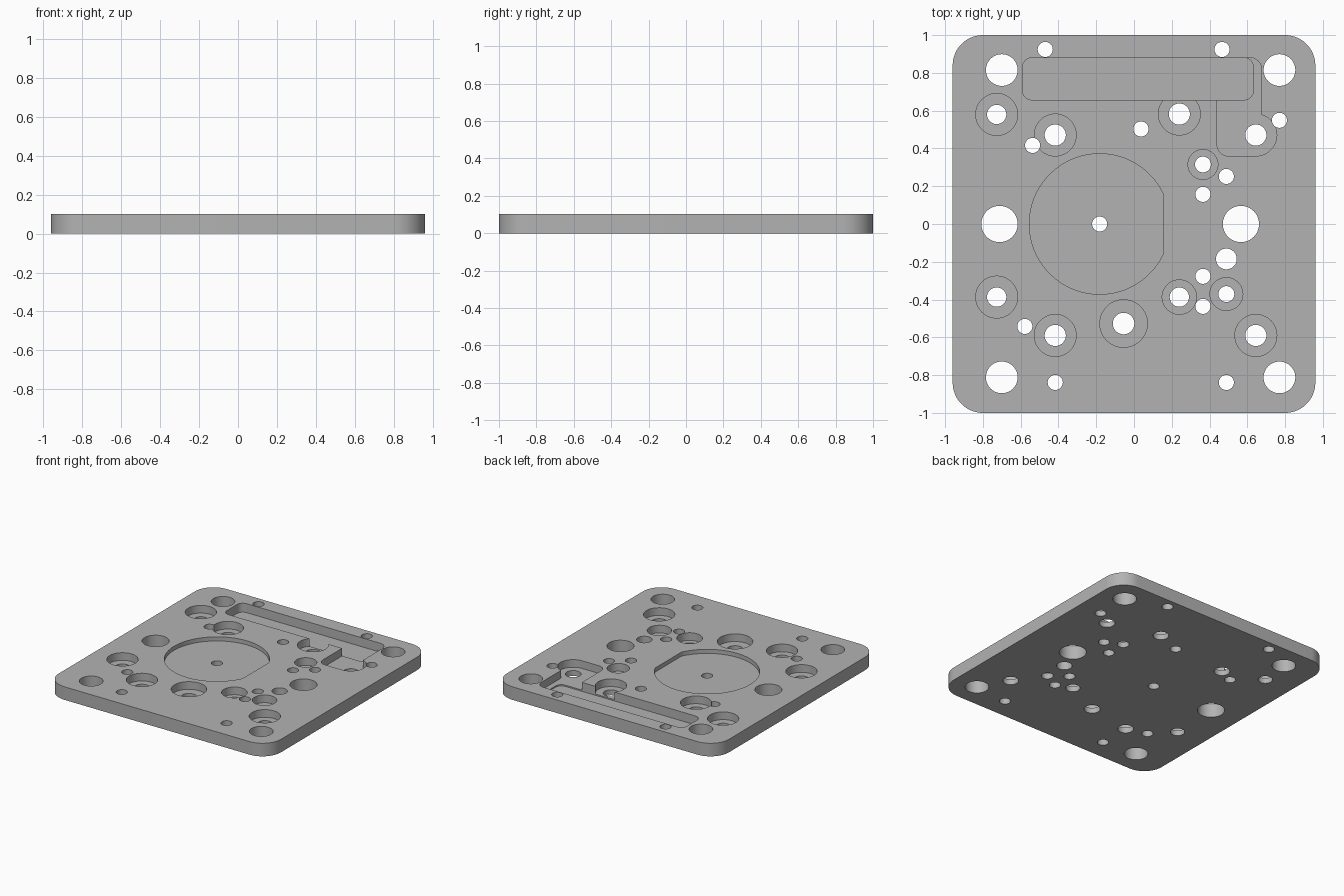
import bpy, bmesh, math

if "Cube" in bpy.data.objects:
    bpy.data.objects.remove(bpy.data.objects["Cube"])

TOP = 0.102  # plate thickness


def arc(cx, cy, r, a0, a1, n):
    """Points along an arc, angles in degrees."""
    return [(cx + r * math.cos(math.radians(a0 + (a1 - a0) * i / n)),
             cy + r * math.sin(math.radians(a0 + (a1 - a0) * i / n)))
            for i in range(n + 1)]


def circle(cx, cy, r, n=48):
    return arc(cx, cy, r, 0, 360, n)[:-1]


def rounded_rect(x0, x1, y0, y1, r, n=10):
    return (arc(x1 - r, y1 - r, r, 0, 90, n) + arc(x0 + r, y1 - r, r, 90, 180, n)
            + arc(x0 + r, y0 + r, r, 180, 270, n) + arc(x1 - r, y0 + r, r, 270, 360, n))


def prism(name, outline, z0, z1):
    """Extrude a counter-clockwise outline from z0 to z1."""
    bm = bmesh.new()
    low = [bm.verts.new((x, y, z0)) for x, y in outline]
    high = [bm.verts.new((x, y, z1)) for x, y in outline]
    bm.faces.new(low[::-1])
    bm.faces.new(high)
    for i in range(len(low)):
        j = (i + 1) % len(low)
        bm.faces.new((low[i], low[j], high[j], high[i]))
    mesh = bpy.data.meshes.new(name)
    bm.to_mesh(mesh)
    bm.free()
    obj = bpy.data.objects.new(name, mesh)
    bpy.context.collection.objects.link(obj)
    return obj


grey = bpy.data.materials.new("plain grey")
grey.diffuse_color = (0.45, 0.45, 0.45, 1)
grey.use_nodes = True
grey.node_tree.nodes["Principled BSDF"].inputs["Base Color"].default_value = grey.diffuse_color

plate = prism("mounting_plate", rounded_rect(-0.96, 0.96, -1, 1, 0.16, 16), 0, TOP)
plate.data.materials.append(grey)
cutters = []


def cut(outline, depth=None):
    """Cut to a depth below the top, or right through."""
    z0 = -0.05 if depth is None else TOP - depth
    cutter = prism("cutter", outline, z0, TOP + 0.05)
    cutter.data.materials.append(grey)
    cutter.hide_render = True
    cutters.append(cutter)
    mod = plate.modifiers.new("cut", 'BOOLEAN')
    mod.operation = 'DIFFERENCE'
    mod.solver = 'EXACT'
    mod.object = cutter


# round seat with a flat on the right
a = math.degrees(math.acos(0.335 / 0.372))
cut(arc(-0.182, 0, 0.372, a, 360 - a, 72), 0.032)

# long slot and the shallower side pocket that opens into it
cut(rounded_rect(-0.59, 0.632, 0.657, 0.88, 0.05), 0.07)
cut(arc(0.645, 0.471, 0.111, -90, 74, 24) + arc(0.615, 0.82, 0.06, 0, 90, 10)
    + [(0.44, 0.88)] + arc(0.50, 0.42, 0.06, 180, 270, 10), 0.06)

# counterbored holes: x, y, hole radius, counterbore radius
for x, y, r, R in [(-0.727, 0.58, 0.051, 0.111), (-0.417, 0.471, 0.056, 0.111),
                   (0.24, 0.582, 0.056, 0.111), (0.365, 0.315, 0.042, 0.079),
                   (-0.727, -0.387, 0.051, 0.111), (-0.417, -0.59, 0.056, 0.111),
                   (-0.055, -0.527, 0.057, 0.126), (0.24, -0.387, 0.051, 0.091),
                   (0.489, -0.371, 0.042, 0.087), (0.645, -0.59, 0.056, 0.111)]:
    cut(circle(x, y, R), 0.06)
    cut(circle(x, y, r))

# large corner holes
for x in (-0.70, 0.77):
    for y in (-0.812, 0.815):
        cut(circle(x, y, 0.084))

# side holes, pocket hole and medium hole
for x, y, r in [(-0.712, 0, 0.096), (0.566, 0, 0.096),
                (0.645, 0.471, 0.056), (0.489, -0.185, 0.055)]:
    cut(circle(x, y, r))

# small pin holes
for x, y in [(-0.47, 0.924), (0.466, 0.924), (0.77, 0.549), (0.037, 0.503),
             (-0.537, 0.416), (0.489, 0.252), (0.365, 0.157), (-0.182, 0),
             (0.365, -0.277), (0.365, -0.436), (-0.578, -0.542),
             (-0.417, -0.839), (0.489, -0.839)]:
    cut(circle(x, y, 0.04, 32))

# bake the cuts and drop the cutters
bpy.context.view_layer.update()
deps = bpy.context.evaluated_depsgraph_get()
baked = bpy.data.meshes.new_from_object(plate.evaluated_get(deps))
plate.modifiers.clear()
plate.data = baked
for c in cutters:
    bpy.data.objects.remove(c)

bpy.context.view_layer.objects.active = plate
plate.select_set(True)
bpy.ops.object.shade_smooth_by_angle(angle=math.radians(30))
